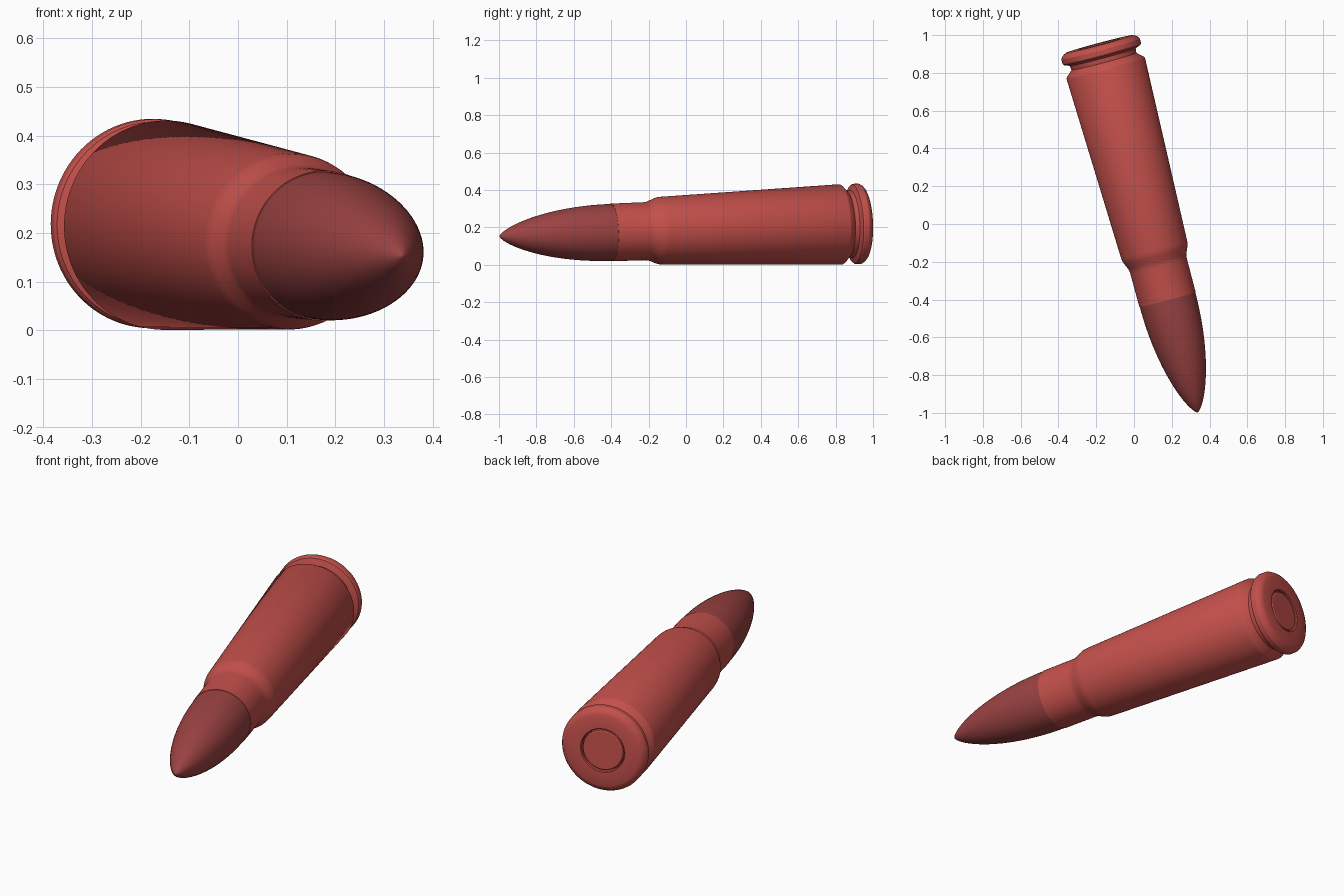
import bpy, bmesh, math
from mathutils import Vector

if "Cube" in bpy.data.objects:
    bpy.data.objects.remove(bpy.data.objects["Cube"])

BASE = Vector((-0.184, 0.953, 0.2205))           # centre of the rear face
AXIS = Vector((0.258, -0.966, -0.0335)).normalized()  # rear face towards tip
ROT = AXIS.to_track_quat('Z', 'Y')


def material(name, rgb):
    m = bpy.data.materials.new(name)
    m.diffuse_color = (*rgb, 1)
    m.use_nodes = True
    m.node_tree.nodes["Principled BSDF"].inputs["Base Color"].default_value = m.diffuse_color
    return m


def lathe(name, profile, mat, steps=96):
    """Revolve (radius, distance along axis) points around the long axis."""
    bm = bmesh.new()
    verts = [bm.verts.new((r, 0, s)) for r, s in profile]
    edges = [bm.edges.new(p) for p in zip(verts, verts[1:])]
    bmesh.ops.spin(bm, geom=verts + edges, cent=(0, 0, 0), axis=(0, 0, 1),
                   angle=math.tau, steps=steps, use_duplicate=False)
    bmesh.ops.remove_doubles(bm, verts=bm.verts, dist=1e-5)
    bmesh.ops.recalc_face_normals(bm, faces=bm.faces)
    me = bpy.data.meshes.new(name)
    bm.to_mesh(me)
    bm.free()
    ob = bpy.data.objects.new(name, me)
    bpy.context.collection.objects.link(ob)
    me.materials.append(mat)
    ob.rotation_mode = 'QUATERNION'
    ob.rotation_quaternion = ROT
    ob.location = BASE
    bpy.ops.object.select_all(action='DESELECT')
    ob.select_set(True)
    bpy.context.view_layer.objects.active = ob
    bpy.ops.object.shade_smooth_by_angle(angle=math.radians(30))
    return ob


red = material("case_red", (0.55, 0.08, 0.07))
dark = material("bullet_red", (0.33, 0.055, 0.055))

# case: primer pocket, rear face, rim, extractor groove, tapered body, shoulder, neck
lathe("case", [
    (0, 0.03), (0.108, 0.03), (0.108, 0.004), (0.112, 0),
    (0.182, 0), (0.196, 0.006), (0.208, 0.016), (0.215, 0.028),
    (0.215, 0.052), (0.210, 0.060), (0.180, 0.072), (0.178, 0.096),
    (0.211, 0.126), (0.215, 0.134),
    (0.181, 1.125), (0.179, 1.143), (0.173, 1.160),
    (0.160, 1.190), (0.156, 1.203), (0.155, 1.220),
    (0.154, 1.400), (0.146, 1.400), (0.146, 1.380), (0, 1.380)], red)

# primer cap sitting in the pocket
lathe("primer", [(0, 0.003), (0.096, 0.003), (0.101, 0.006),
                 (0.103, 0.012), (0.103, 0.03)], red)

# bullet: ogive with a blunt rounded tip
N = 28
ogive = []
for i in range(N + 1):
    u = math.sin(math.pi / 2 * i / N)
    ogive.append((0.152 * max(0.0, 1 - u * u) ** 0.7 if i < N else 0, 1.40 + 0.62 * u))
lathe("bullet", [(0, 1.385), (0.146, 1.385), (0.148, 1.400)] + ogive, dark)
